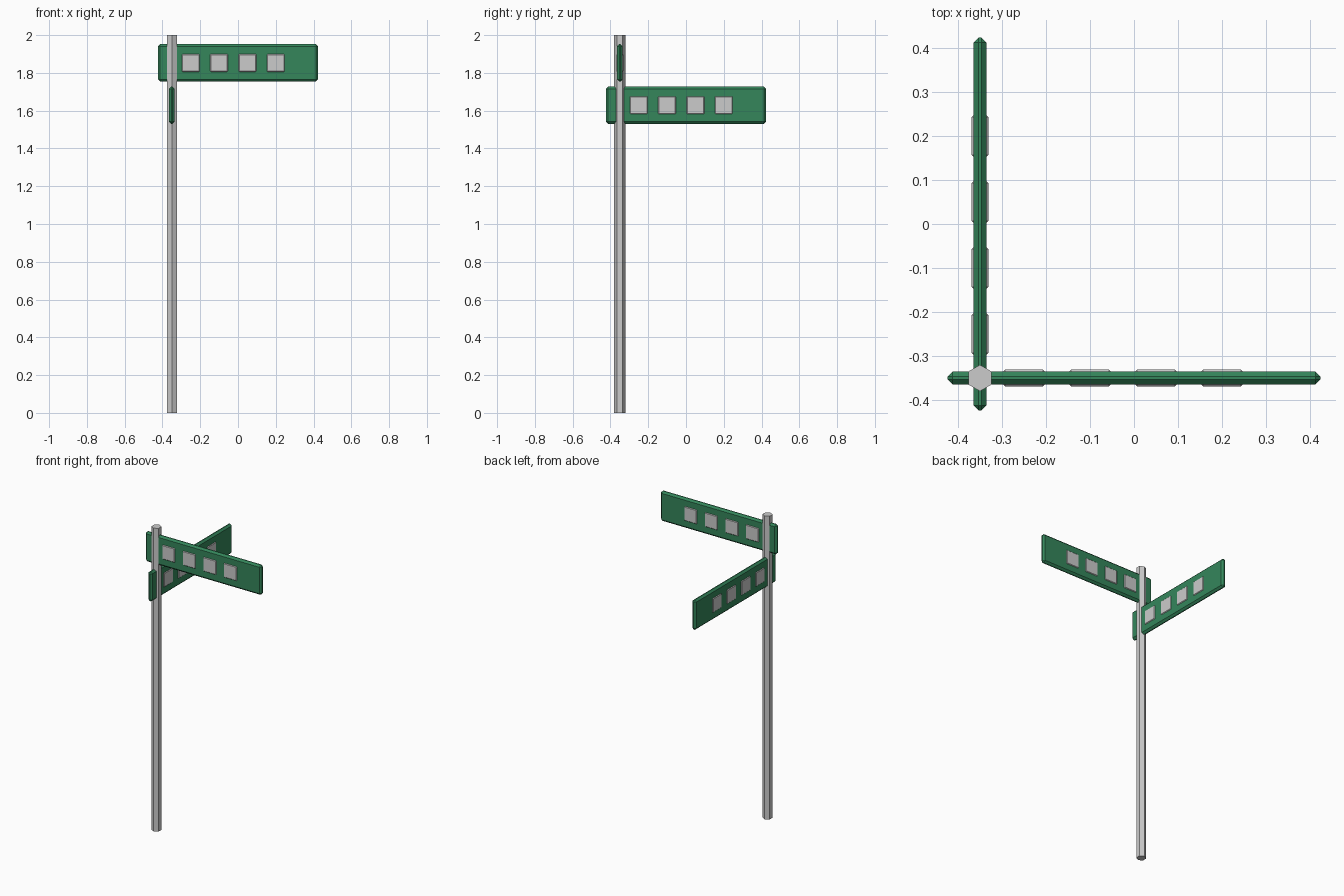
import bpy
import math

cube = bpy.data.objects.get("Cube")
if cube:
    bpy.data.objects.remove(cube, do_unlink=True)


def make_material(name, rgb):
    mat = bpy.data.materials.new(name)
    mat.use_nodes = True
    color = (*rgb, 1.0)
    mat.diffuse_color = color
    mat.node_tree.nodes["Principled BSDF"].inputs["Base Color"].default_value = color
    return mat


green = make_material("sign green", (0.035, 0.24, 0.105))
grey = make_material("light grey", (0.6, 0.6, 0.6))

POST = -0.35       # post position on both x and y
LENGTH = 0.848     # sign length


def bevelled_box(name, size, location, bevel, mat):
    bpy.ops.mesh.primitive_cube_add(size=1, location=location)
    obj = bpy.context.object
    obj.name = name
    obj.scale = size
    bpy.ops.object.transform_apply(location=False, rotation=False, scale=True)
    mod = obj.modifiers.new("chamfer", "BEVEL")
    mod.width = bevel
    mod.segments = 1
    obj.data.materials.append(mat)
    return obj


def street_sign(name, z, along_y):
    """Chamfered board with four raised tiles showing on both sides."""
    def orient(along, across, up):
        return (across, along, up) if along_y else (along, across, up)

    bevelled_box(name + "_board", orient(LENGTH, 0.03, 0.198),
                 orient(0, POST, z), 0.012, green)
    for i in range(4):
        bevelled_box(f"{name}_tile_{i + 1}", orient(0.094, 0.038, 0.094),
                     orient(-0.25 + 0.15 * i, POST, z), 0.004, grey)


# Hexagonal post
bpy.ops.mesh.primitive_cylinder_add(vertices=6, radius=0.03, depth=2,
                                    location=(POST, POST, 1))
post = bpy.context.object
post.name = "post"
post.data.materials.append(grey)

# Two signs crossing at a right angle
street_sign("upper_sign", 1.853, False)
street_sign("lower_sign", 1.629, True)
